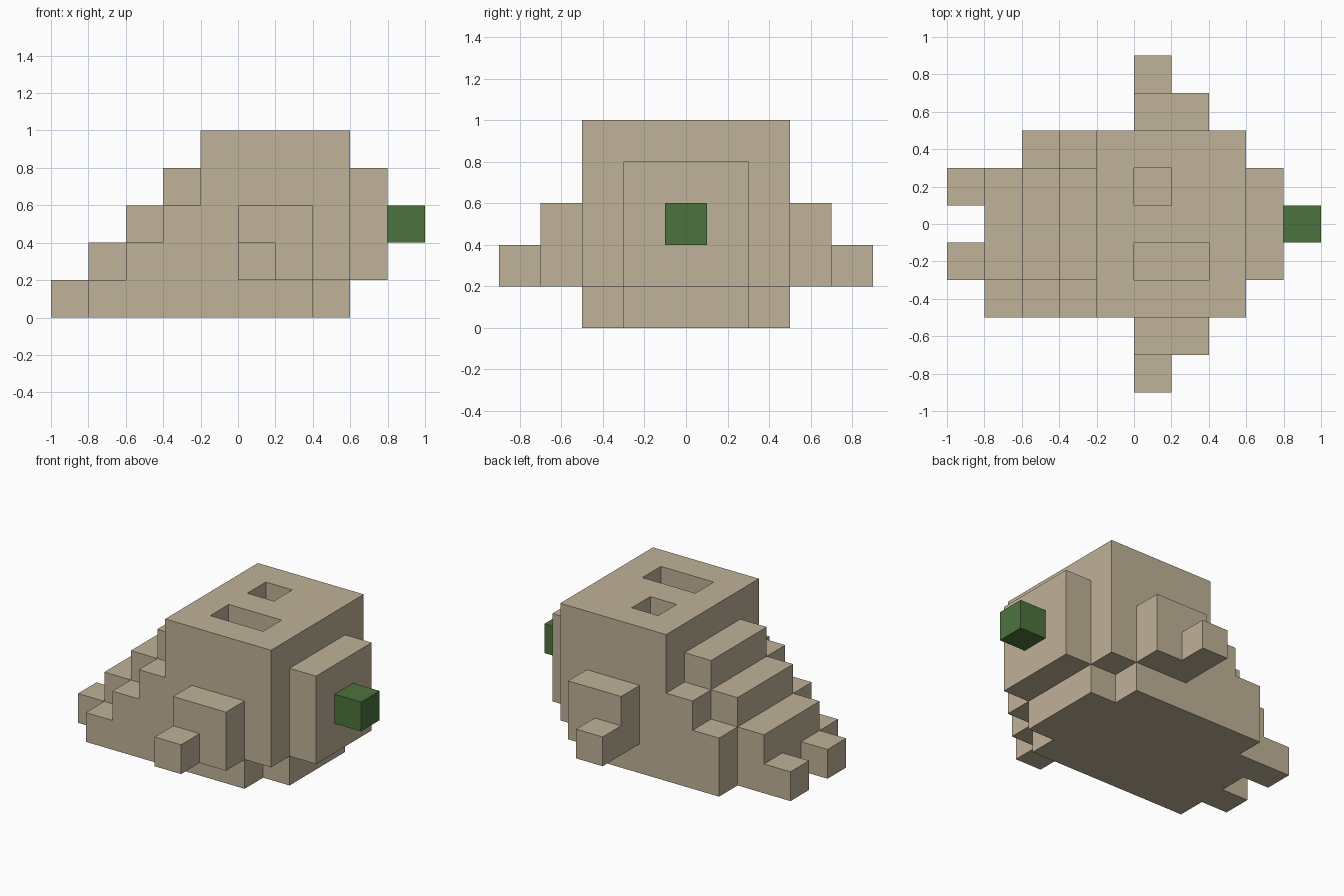
import bpy
import bmesh
from itertools import product
from mathutils import Vector

if "Cube" in bpy.data.objects:
    bpy.data.objects.remove(bpy.data.objects["Cube"])

CELL = 0.2
ORIGIN = Vector((-1.0, -0.9, 0.0))


def material(name, colour):
    mat = bpy.data.materials.new(name)
    mat.diffuse_color = (*colour, 1)
    mat.use_nodes = True
    mat.node_tree.nodes["Principled BSDF"].inputs["Base Color"].default_value = mat.diffuse_color
    return mat


tan = material("tan", (0.53, 0.445, 0.314))
green = material("green", (0.076, 0.171, 0.048))


def block(x, y, z):
    """Cells in half-open ranges along each axis."""
    return set(product(range(*x), range(*y), range(*z)))


# Main mass with an overhang at the lower front corners
body = block((4, 8), (2, 7), (0, 5))
body -= block((7, 8), (2, 3), (0, 1)) | block((7, 8), (6, 7), (0, 1))
# Stepped back: the middle is one step higher than the flanks
for i in (1, 2, 3):
    body |= block((i, i + 1), (3, 6), (0, i + 1))
    body |= block((i, i + 1), (2, 3), (0, i))
    if i > 1:
        body |= block((i, i + 1), (6, 7), (0, i))
# Two pits in the top
body -= block((5, 6), (5, 6), (4, 5)) | block((5, 7), (3, 4), (4, 5))

parts = {
    "body": (body, tan),
    "snout": (block((8, 9), (3, 6), (1, 4)), tan),
    "nose": (block((9, 10), (4, 5), (2, 3)), green),
}
# Paired arms, hands and feet
for side, arm, hand, foot in (("front", 1, 0, 3), ("back", 7, 8, 5)):
    parts[side + "_arm"] = (block((5, 7), (arm, arm + 1), (1, 3)), tan)
    parts[side + "_hand"] = (block((5, 6), (hand, hand + 1), (1, 2)), tan)
    parts[side + "_foot"] = (block((0, 1), (foot, foot + 1), (0, 1)), tan)

filled = set().union(*(cells for cells, _ in parts.values()))


def build(name, cells, mat):
    """Skin a set of cells, leaving out faces hidden against other cells."""
    bm = bmesh.new()
    for cell in sorted(cells):
        for axis, sign in product(range(3), (0, 1)):
            near = list(cell)
            near[axis] += 1 if sign else -1
            if tuple(near) in filled:
                continue
            u, v = (axis + 1) % 3, (axis + 2) % 3
            corners = []
            for a, b in ((0, 0), (1, 0), (1, 1), (0, 1)):
                p = Vector(cell)
                p[axis] += sign
                p[u] += a
                p[v] += b
                corners.append(bm.verts.new(ORIGIN + p * CELL))
            bm.faces.new(corners if sign else corners[::-1])
    bmesh.ops.remove_doubles(bm, verts=bm.verts, dist=0.001)
    mesh = bpy.data.meshes.new(name)
    bm.to_mesh(mesh)
    bm.free()
    mesh.materials.append(mat)
    bpy.context.collection.objects.link(bpy.data.objects.new(name, mesh))


for part_name, (part_cells, part_mat) in parts.items():
    build(part_name, part_cells, part_mat)
